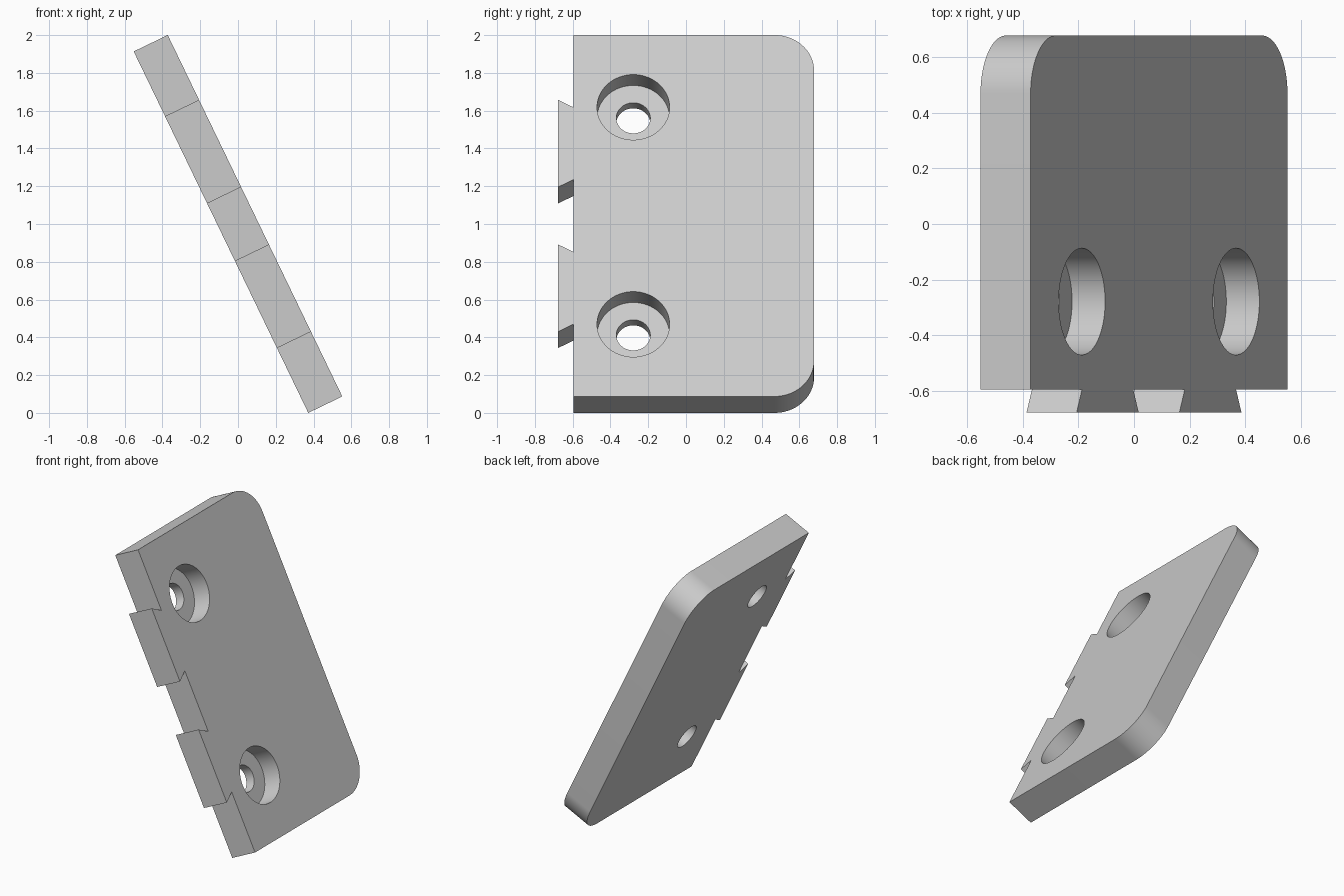
import bpy, bmesh, math
from mathutils import Matrix

cube = bpy.data.objects.get("Cube")
if cube:
    bpy.data.objects.remove(cube, do_unlink=True)

LENGTH, THICK = 2.125, 0.2
ROOT, EDGE = -0.596, 0.678      # root of the teeth, far edge (tooth tips at -EDGE)
RADIUS, FLARE = 0.21, 0.044
TILT = math.radians(-25.78)

grey = bpy.data.materials.new("plain_grey")
grey.use_nodes = True
grey.diffuse_color = (0.6, 0.6, 0.6, 1)
grey.node_tree.nodes["Principled BSDF"].inputs["Base Color"].default_value = (0.6, 0.6, 0.6, 1)


def add_object(name, bm):
    mesh = bpy.data.meshes.new(name)
    bm.to_mesh(mesh)
    bm.free()
    obj = bpy.data.objects.new(name, mesh)
    bpy.context.collection.objects.link(obj)
    mesh.materials.append(grey)
    return obj


# Upper half outline (y, z): dovetail tooth edges, straight end, rounded corner
half = [(-EDGE, LENGTH * 0.1 - FLARE), (-EDGE, LENGTH * 0.3 + FLARE),
        (ROOT, LENGTH * 0.3), (ROOT, LENGTH / 2)]
half.insert(0, (ROOT, LENGTH * 0.1))
for i in range(25):
    a = math.pi / 2 * (1 - i / 24)
    half.append((EDGE - RADIUS + RADIUS * math.cos(a),
                 LENGTH / 2 - RADIUS + RADIUS * math.sin(a)))
outline = half + [(y, -z) for y, z in reversed(half)]

# Plate extruded through its thickness
bm = bmesh.new()
face = bm.faces.new([bm.verts.new((-THICK / 2, y, z)) for y, z in outline])
extruded = bmesh.ops.extrude_face_region(bm, geom=[face])
bmesh.ops.translate(bm, vec=(THICK, 0, 0),
                    verts=[v for v in extruded["geom"] if isinstance(v, bmesh.types.BMVert)])
bmesh.ops.recalc_face_normals(bm, faces=bm.faces)
plate = add_object("hinge_plate", bm)


# Two counterbored screw holes
def drill(radius, x0, x1, z):
    cutter_bm = bmesh.new()
    place = Matrix.Translation(((x0 + x1) / 2, -0.279, z)) @ Matrix.Rotation(math.pi / 2, 4, "Y")
    bmesh.ops.create_cone(cutter_bm, cap_ends=True, segments=64, radius1=radius,
                          radius2=radius, depth=x1 - x0, matrix=place)
    cutter = add_object("hole_cutter", cutter_bm)
    cutter.hide_render = True
    mod = plate.modifiers.new("hole", "BOOLEAN")
    mod.operation = "DIFFERENCE"
    mod.solver = "EXACT"
    mod.object = cutter
    bpy.context.view_layer.objects.active = plate
    bpy.ops.object.modifier_apply(modifier=mod.name)
    bpy.data.objects.remove(cutter, do_unlink=True)


for z in (-0.638, 0.638):
    drill(0.192, THICK / 2 - 0.132, THICK, z)
    drill(0.09, -THICK, THICK, z)

# Lean the plate and stand it on the ground
plate.data.transform(Matrix.Translation((0, 0, 1)) @ Matrix.Rotation(TILT, 4, "Y"))
low = min(v.co.z for v in plate.data.vertices)
plate.data.transform(Matrix.Translation((0, 0, -low)))

bpy.ops.object.select_all(action="DESELECT")
plate.select_set(True)
bpy.context.view_layer.objects.active = plate
bpy.ops.object.shade_smooth_by_angle(angle=math.radians(25))
